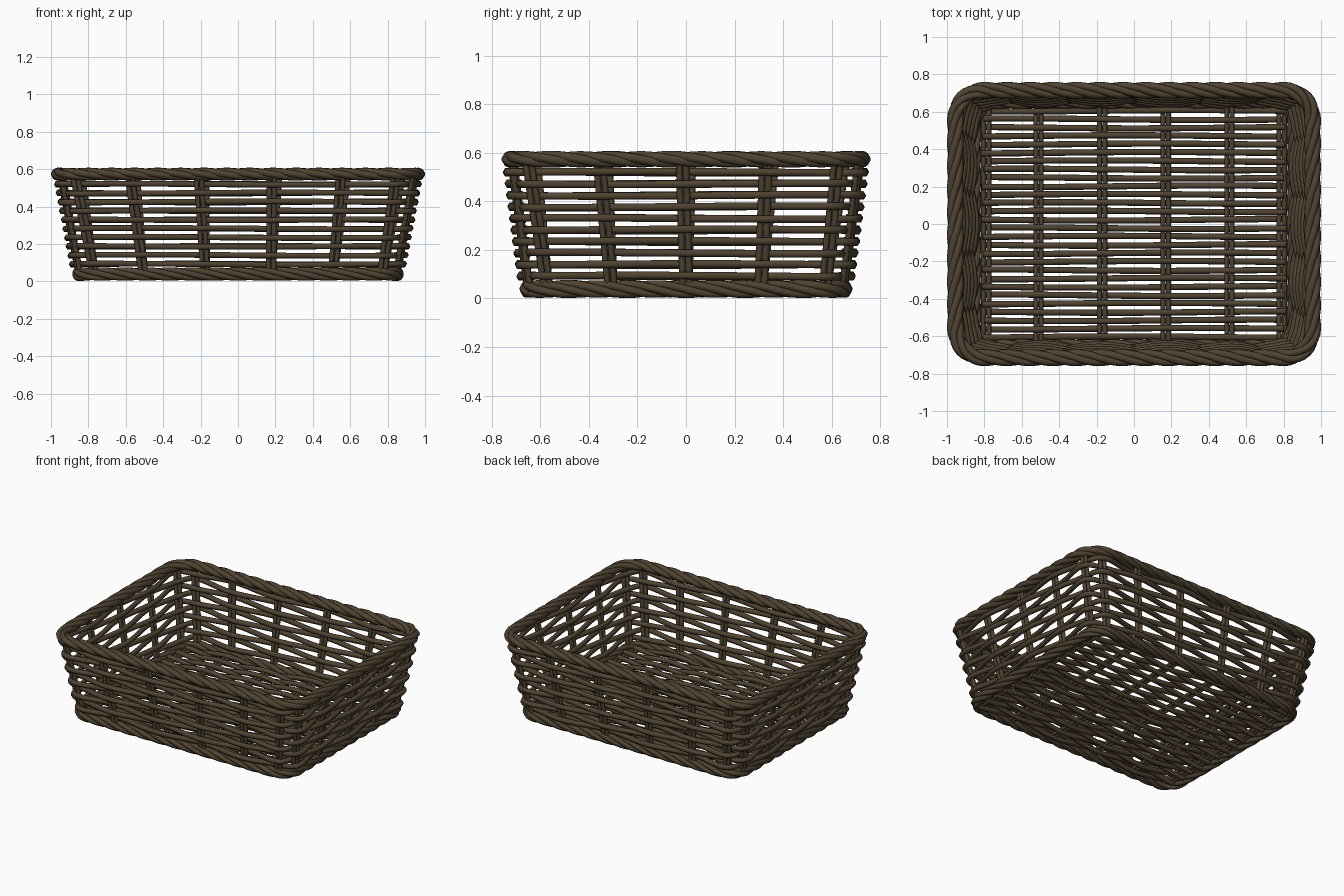
import bpy, math, random
from mathutils import Vector

random.seed(4)
cube = bpy.data.objects.get("Cube")
if cube:
    bpy.data.objects.remove(cube, do_unlink=True)

wicker = bpy.data.materials.new("dark_brown_wicker")
wicker.use_nodes = True
colour = (0.08, 0.056, 0.031, 1)
wicker.diffuse_color = colour
bsdf = wicker.node_tree.nodes["Principled BSDF"]
bsdf.inputs["Base Color"].default_value = colour
bsdf.inputs["Roughness"].default_value = 0.8

UP = Vector((0, 0, 1))
SAMPLES = 264


def rods(name, paths, radius, closed=False):
    """Sweep a six-sided rod along every path and join them as one mesh."""
    curve = bpy.data.curves.new(name, "CURVE")
    curve.dimensions = "3D"
    curve.bevel_depth = radius
    curve.bevel_resolution = 1
    curve.use_fill_caps = True
    for path in paths:
        spline = curve.splines.new("POLY")
        spline.points.add(len(path) - 1)
        for point, co in zip(spline.points, path):
            point.co = (*co, 1)
        spline.use_cyclic_u = closed
    temp = bpy.data.objects.new(name + "_path", curve)
    bpy.context.collection.objects.link(temp)
    graph = bpy.context.evaluated_depsgraph_get()
    mesh = bpy.data.meshes.new_from_object(temp.evaluated_get(graph))
    bpy.data.objects.remove(temp, do_unlink=True)
    mesh.name = name
    mesh.materials.clear()
    mesh.materials.append(wicker)
    obj = bpy.data.objects.new(name, mesh)
    bpy.context.collection.objects.link(obj)
    bpy.ops.object.select_all(action="DESELECT")
    obj.select_set(True)
    bpy.context.view_layer.objects.active = obj
    bpy.ops.object.shade_smooth_by_angle(angle=math.radians(65))
    return obj


def loop(hx, hy, r, z):
    """Points and outward normals around a rounded rectangle, evenly spaced."""
    a, b, arc = 2 * (hx - r), 2 * (hy - r), r * math.pi / 2
    total = 2 * (a + b) + 4 * arc
    result = []
    for i in range(SAMPLES):
        s = total * i / SAMPLES
        for side in range(4):
            length = a if side % 2 == 0 else b
            depth = hy if side % 2 == 0 else hx
            turn = side * math.pi / 2
            along = Vector((math.cos(turn), math.sin(turn), 0))
            out = Vector((along.y, -along.x, 0))
            if s <= length:
                p, n = along * (s - length / 2) + out * depth, out
                break
            s -= length
            if s <= arc:
                n = out * math.cos(s / r) + along * math.sin(s / r)
                p = along * (length / 2) + out * (depth - r) + n * r
                break
            s -= arc
        result.append((p + UP * z, n))
    return result


def wall(z):
    k = (z - 0.09) / 0.43
    return loop(0.865 + 0.08 * k, 0.66 + 0.055 * k, 0.13, z)


def rope(name, ring, wide, tall, radius, turns, strands=4):
    paths = []
    for k in range(strands):
        path = []
        for i, (p, n) in enumerate(ring):
            phi = -math.tau * (turns * i / SAMPLES + k / strands)
            path.append(p + n * wide * math.cos(phi) + UP * tall * math.sin(phi))
        paths.append(path)
    return rods(name, paths, radius, True)


# Twisted top rim and foot border
rope("top_rim", loop(0.955, 0.715, 0.15, 0.573), 0.024, 0.015, 0.021, 13)
rope("base_border", loop(0.851, 0.65, 0.12, 0.039), 0.017, 0.02, 0.018, 12)

# Find where the upright stakes stand around the wall
FLOOR_X = [-0.79, -0.51, -0.17, 0.17, 0.51, 0.79]
SIDE_Y = [-0.58, -0.32, 0, 0.32, 0.58]
low = wall(0.09)
spots = [Vector((x, s * 0.66, 0.09)) for x in FLOOR_X for s in (-1, 1)]
spots += [Vector((s * 0.865, y, 0.09)) for y in SIDE_Y for s in (-1, 1)]
stakes = sorted(min(range(SAMPLES), key=lambda i: (low[i][0] - q).length)
                for q in spots)

# Paired upright stakes
levels = [wall(z) for z in (0.03, 0.3, 0.57)]
paths = []
for i in stakes:
    for side in (-0.014, 0.014):
        paths.append([ring[i][0] + UP.cross(ring[i][1]) * side for ring in levels])
rods("wall_stakes", paths, 0.014)


def weave_phase(i):
    """Half a wave passes between neighbouring stakes."""
    count = len(stakes)
    for k in range(count):
        a, b = stakes[k], stakes[(k + 1) % count]
        if b <= a:
            b += SAMPLES
        j = i if i >= a else i + SAMPLES
        if a <= j < b:
            return math.pi * (k + (j - a) / (b - a))
    return 0


phases = [weave_phase(i) for i in range(SAMPLES)]

# Horizontal strands woven in and out of the stakes
paths = []
for row in range(10):
    sign = 1 if row % 2 else -1
    shift = random.uniform(0, math.tau)
    path = []
    for i, (p, n) in enumerate(wall(0.092 + 0.0475 * row)):
        sway = 0.003 * math.sin(math.tau * 3 * i / SAMPLES + shift)
        path.append(p + n * sign * 0.021 * math.cos(phases[i]) + UP * sway)
    paths.append(path)
rods("wall_weave", paths, 0.0175, True)

# Paired floor stakes running front to back
FLOOR_Z = 0.037
paths = [[Vector((x + d, y, FLOOR_Z)) for y in (-0.65, 0, 0.65)]
         for x in FLOOR_X for d in (-0.014, 0.014)]
rods("floor_stakes", paths, 0.013)

# Floor strands woven over and under the floor stakes
paths = []
ROWS, STEPS = 28, 48
for row in range(ROWS):
    y = -0.605 + 1.21 * row / (ROWS - 1)
    sign = 1 if row % 2 else -1
    end = 0.81 + random.uniform(-0.012, 0.008)
    shift = random.uniform(0, math.tau)
    path = []
    for i in range(STEPS + 1):
        x = end * (2 * i / STEPS - 1)
        lift = sign * 0.018 * math.sin(math.pi * x / 0.33)
        sway = 0.004 * math.sin(3 * x + shift)
        path.append(Vector((x, y + sway, FLOOR_Z + lift)))
    paths.append(path)
rods("floor_weave", paths, 0.0165)
